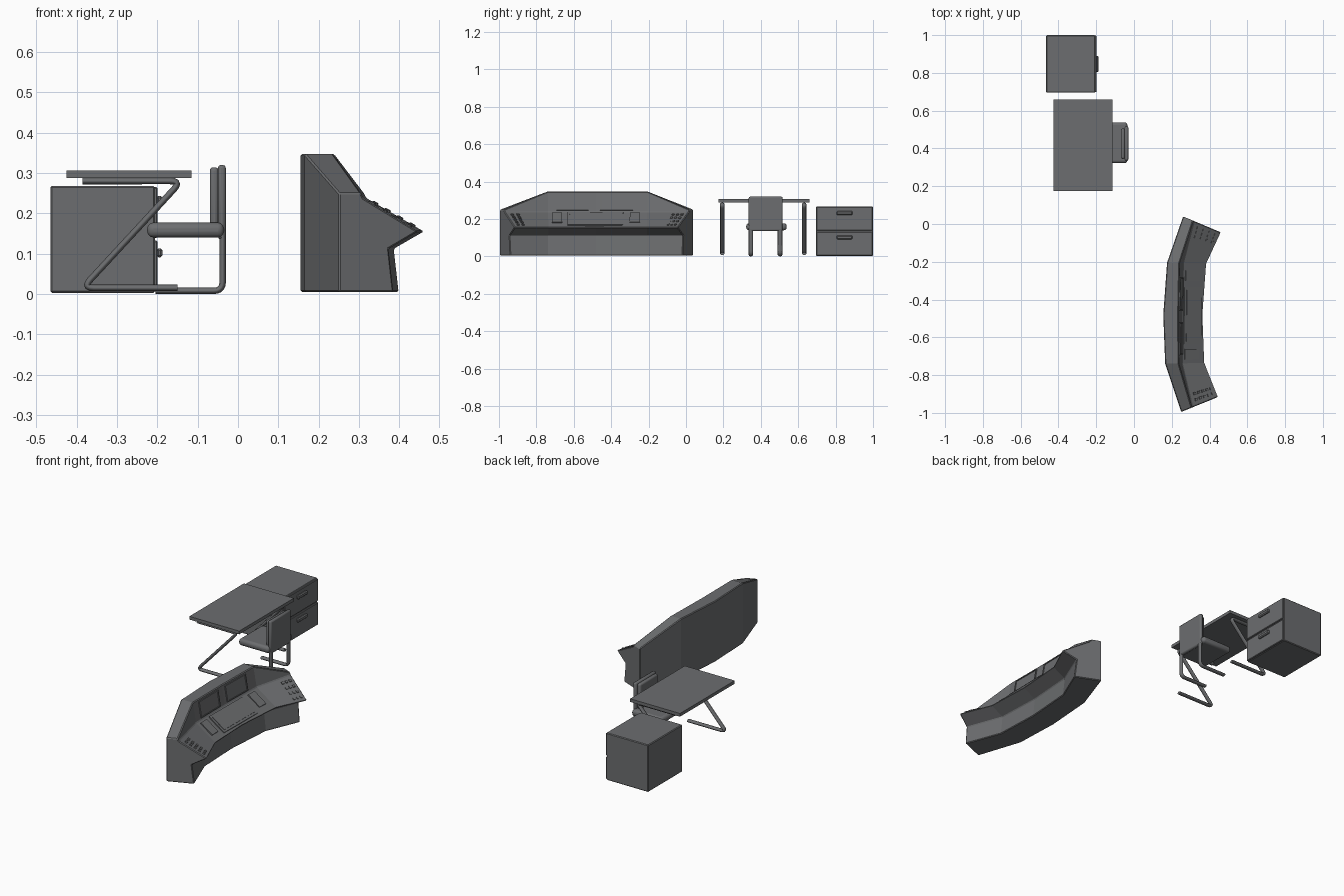
import bpy, bmesh
from mathutils import Vector

cube = bpy.data.objects.get("Cube")
if cube:
    bpy.data.objects.remove(cube, do_unlink=True)

grey = bpy.data.materials.new("slate_grey")
grey.use_nodes = True
COLOUR = (0.15, 0.154, 0.16, 1)
grey.diffuse_color = COLOUR
bsdf = grey.node_tree.nodes["Principled BSDF"]
bsdf.inputs["Base Color"].default_value = COLOUR
bsdf.inputs["Roughness"].default_value = 0.7


def finish(name, bm, bevel=0, segments=1):
    """Turn a bmesh into a named object with an optional bevel."""
    bmesh.ops.recalc_face_normals(bm, faces=bm.faces)
    mesh = bpy.data.meshes.new(name)
    bm.to_mesh(mesh)
    bm.free()
    mesh.materials.append(grey)
    obj = bpy.data.objects.new(name, mesh)
    bpy.context.collection.objects.link(obj)
    if bevel:
        mod = obj.modifiers.new("bevel", 'BEVEL')
        mod.width, mod.segments, mod.limit_method = bevel, segments, 'ANGLE'
    if segments > 1:
        for p in mesh.polygons:
            p.use_smooth = True
        bpy.context.view_layer.objects.active = obj
        obj.select_set(True)
        bpy.ops.object.shade_smooth_by_angle()
        obj.select_set(False)
    return obj


def box(name, lo, hi, bevel=0, segments=1):
    bm = bmesh.new()
    bmesh.ops.create_cube(bm, size=1)
    lo, hi = Vector(lo), Vector(hi)
    for v in bm.verts:
        v.co = (lo + hi) / 2 + v.co * (hi - lo)
    return finish(name, bm, bevel, segments)


def tube(name, points, y, thick, width, radius):
    """Round-cornered tube along an x-z path, widened in y."""
    pts = [Vector((x, 0, z)) for x, z in points]
    path = [pts[0]]
    for a, b, c in zip(pts, pts[1:], pts[2:]):
        p = b + (a - b).normalized() * radius
        q = b + (c - b).normalized() * radius
        for i in range(6):
            t = i / 5
            path.append(p * (1 - t) ** 2 + b * 2 * t * (1 - t) + q * t * t)
    path.append(pts[-1])
    curve = bpy.data.curves.new(name, 'CURVE')
    curve.dimensions = '3D'
    curve.bevel_depth = thick / 2
    curve.bevel_resolution = 2
    curve.use_fill_caps = True
    spline = curve.splines.new('POLY')
    spline.points.add(len(path) - 1)
    for sp, co in zip(spline.points, path):
        sp.co = (*co, 1)
    curve.materials.append(grey)
    obj = bpy.data.objects.new(name, curve)
    bpy.context.collection.objects.link(obj)
    obj.location.y = y
    obj.scale.y = width / thick


# Console stations: back point, lip point, top height, ridge and kink fractions
STATIONS = [
    ((0.25, -0.995), (0.447, -0.915), 0.25, 0.28, 0.31),
    ((0.165, -0.74), (0.375, -0.735), 0.347, 0.34, 0.43),
    ((0.155, -0.48), (0.365, -0.48), 0.347, 0.38, 0.47),
    ((0.175, -0.205), (0.385, -0.21), 0.347, 0.31, 0.41),
    ((0.26, 0.04), (0.462, -0.045), 0.25, 0.26, 0.29),
]
KINK_Z, LIP_Z = 0.238, 0.155


def section(station):
    back, lip, top, ridge, kink = station
    outline = [(0, 0.005), (0, top), (ridge, top), (kink, KINK_Z),
               (1, LIP_Z), (0.63, 0.112), (0.69, 0.005)]
    return [Vector((*Vector(back).lerp(Vector(lip), f), z)) for f, z in outline]


SECTIONS = [section(s) for s in STATIONS]

# Console body lofted through its sections
bm = bmesh.new()
rings = [[bm.verts.new(p) for p in sec] for sec in SECTIONS]
for r, s in zip(rings, rings[1:]):
    for i in range(len(r)):
        j = (i + 1) % len(r)
        bm.faces.new((r[i], r[j], s[j], s[i]))
bm.faces.new(rings[0])
bm.faces.new(rings[-1])
finish("console_body", bm, 0.004)

RIDGE, KINK = 2, 3  # upper edge index of the screen panel and of the desk slope


def surface(row, u, v):
    i = min(int(u), len(SECTIONS) - 2)
    a, b = SECTIONS[i], SECTIONS[i + 1]
    return a[row].lerp(b[row], u - i).lerp(a[row + 1].lerp(b[row + 1], u - i), v)


def patch(name, row, u0, u1, v0, v1, height, sink=0.004):
    """Raised plate lying on a sloped console face."""
    corners = [surface(row, u, v) for u, v in ((u0, v0), (u1, v0), (u1, v1), (u0, v1))]
    n = (corners[2] - corners[0]).cross(corners[3] - corners[1]).normalized()
    if n.z < 0:
        n = -n
    bm = bmesh.new()
    low = [bm.verts.new(c - n * sink) for c in corners]
    high = [bm.verts.new(c + n * height) for c in corners]
    bm.faces.new(low)
    bm.faces.new(high)
    for i in range(4):
        j = (i + 1) % 4
        bm.faces.new((low[i], low[j], high[j], high[i]))
    finish(name, bm)


# Screens with raised rims
for side, u0, u1 in (("right", 1.19, 1.83), ("left", 2.09, 2.71)):
    patch(f"screen_{side}", RIDGE, u0, u1, 0.15, 0.9, 0.002)
    for edge, v0, v1 in (("top", 0.12, 0.17), ("bottom", 0.87, 0.92)):
        patch(f"screen_rim_{edge}_{side}", RIDGE, u0, u1, v0, v1, 0.006)
    for edge, u in (("start", u0), ("end", u1)):
        patch(f"screen_rim_{edge}_{side}", RIDGE, u - 0.012, u + 0.012, 0.12, 0.92, 0.006)

# Control boards on the desk slope
patch("main_keyboard", KINK, 1.4, 2.53, 0.06, 0.86, 0.005)
patch("main_keyboard_pad", KINK, 1.45, 2.48, 0.16, 0.78, 0.008)
patch("side_board_right", KINK, 1.08, 1.29, 0.1, 0.7, 0.006)
patch("side_board_left", KINK, 2.66, 2.86, 0.1, 0.7, 0.006)

# Push buttons at both ends
for side, columns, count in (("right", (0.14, 0.28), 5), ("left", (3.66, 3.77, 3.88), 4)):
    for c, u in enumerate(columns):
        for k in range(count):
            v = 0.15 + 0.65 * k / (count - 1)
            patch(f"button_{side}_{c}_{k}", KINK, u - 0.03, u + 0.03, v, v + 0.08, 0.006)

# Desk with two bent tube legs
box("desk_top", (-0.425, 0.175, 0.288), (-0.115, 0.66, 0.306))
LEG = [(-0.385, 0.28), (-0.14, 0.28), (-0.385, 0.015), (-0.15, 0.015)]
for side, y in (("front", 0.194), ("rear", 0.632)):
    tube(f"desk_leg_{side}", LEG, y, 0.016, 0.024, 0.028)

# Chair
box("chair_seat", (-0.225, 0.322, 0.14), (-0.035, 0.538, 0.177), 0.015, 3)
box("chair_back_pad", (-0.07, 0.345, 0.15), (-0.048, 0.505, 0.314), 0.009, 3)
box("chair_back_shell", (-0.05, 0.335, 0.135), (-0.03, 0.517, 0.32), 0.008, 2)
for side, y in (("front", 0.347), ("rear", 0.503)):
    tube(f"chair_leg_{side}", [(-0.038, 0.15), (-0.038, 0.008), (-0.205, 0.008)],
         y, 0.016, 0.025, 0.022)

# Filing cabinet with two drawers
box("cabinet_body", (-0.465, 0.695, 0.003), (-0.206, 1.0, 0.268), 0.004)
for level, z0, z1, grip in (("lower", 0.006, 0.132, 0.102), ("upper", 0.139, 0.265, 0.232)):
    box(f"drawer_{level}", (-0.21, 0.698, z0), (-0.199, 0.997, z1), 0.003)
    box(f"drawer_handle_{level}", (-0.202, 0.805, grip - 0.011), (-0.187, 0.89, grip + 0.011), 0.005)
